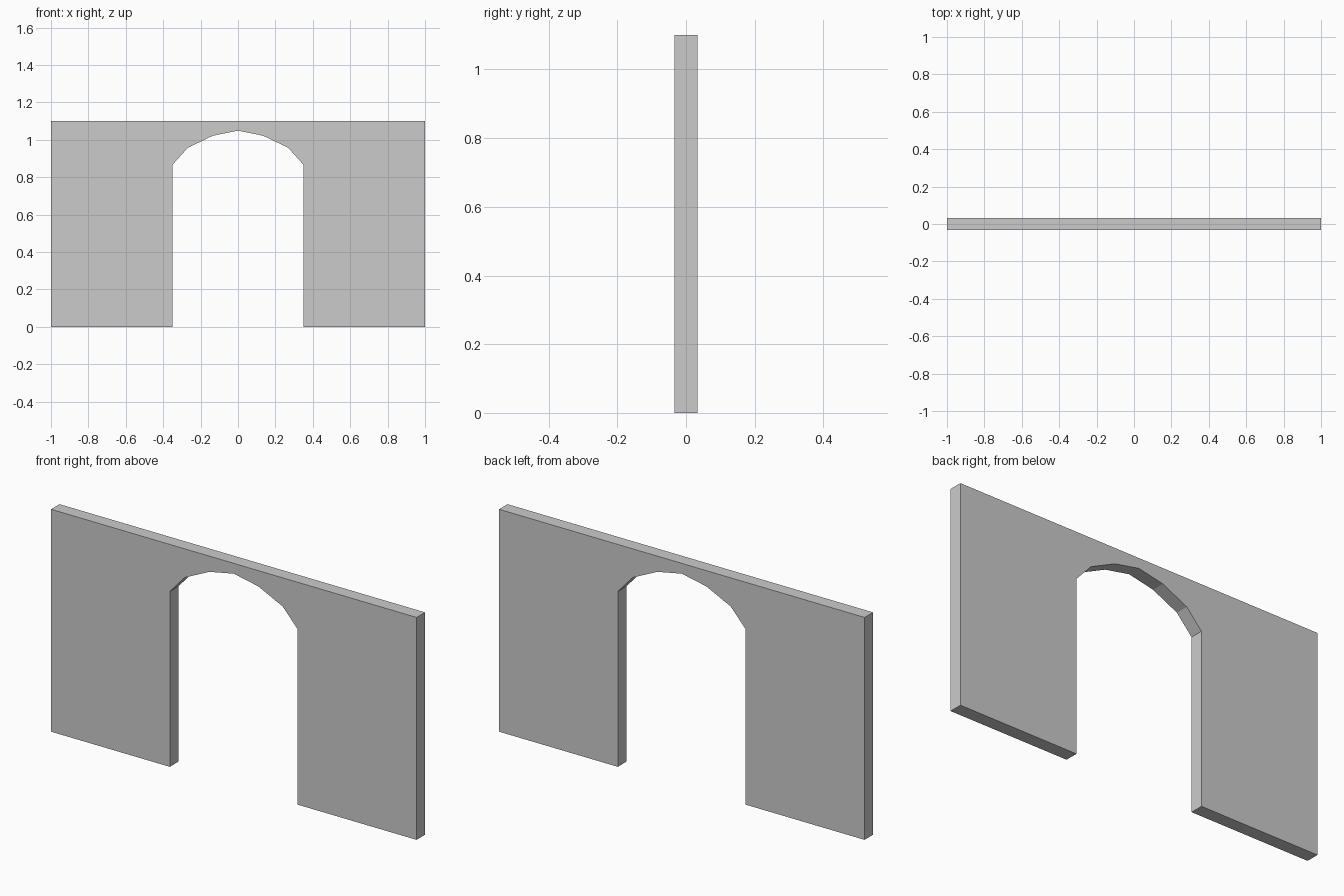
import bpy, bmesh

if "Cube" in bpy.data.objects:
    bpy.data.objects.remove(bpy.data.objects["Cube"])

HALF_DEPTH = 0.033

# Right half of the outline (x, z), from the crown of the arch to the top corner
arch = [(0.134, 1.022), (0.268, 0.958), (0.35, 0.867)]
right = arch + [(0.35, 0), (1, 0), (1, 1.1)]

# Mirror the half profile around the crown point into one closed loop
left = [(-x, z) for x, z in reversed(right)]
outline = left + [(0, 1.049)] + right

# Wall panel with arched doorway: fill the outline and extrude it in depth
bm = bmesh.new()
face = bm.faces.new([bm.verts.new((x, -HALF_DEPTH, z)) for x, z in outline])
result = bmesh.ops.extrude_face_region(bm, geom=[face], use_keep_orig=True)
back = [v for v in result["geom"] if isinstance(v, bmesh.types.BMVert)]
bmesh.ops.translate(bm, verts=back, vec=(0, 2 * HALF_DEPTH, 0))
bmesh.ops.recalc_face_normals(bm, faces=bm.faces)

mesh = bpy.data.meshes.new("arched_wall")
bm.to_mesh(mesh)
bm.free()
wall = bpy.data.objects.new("arched_wall", mesh)
bpy.context.collection.objects.link(wall)
